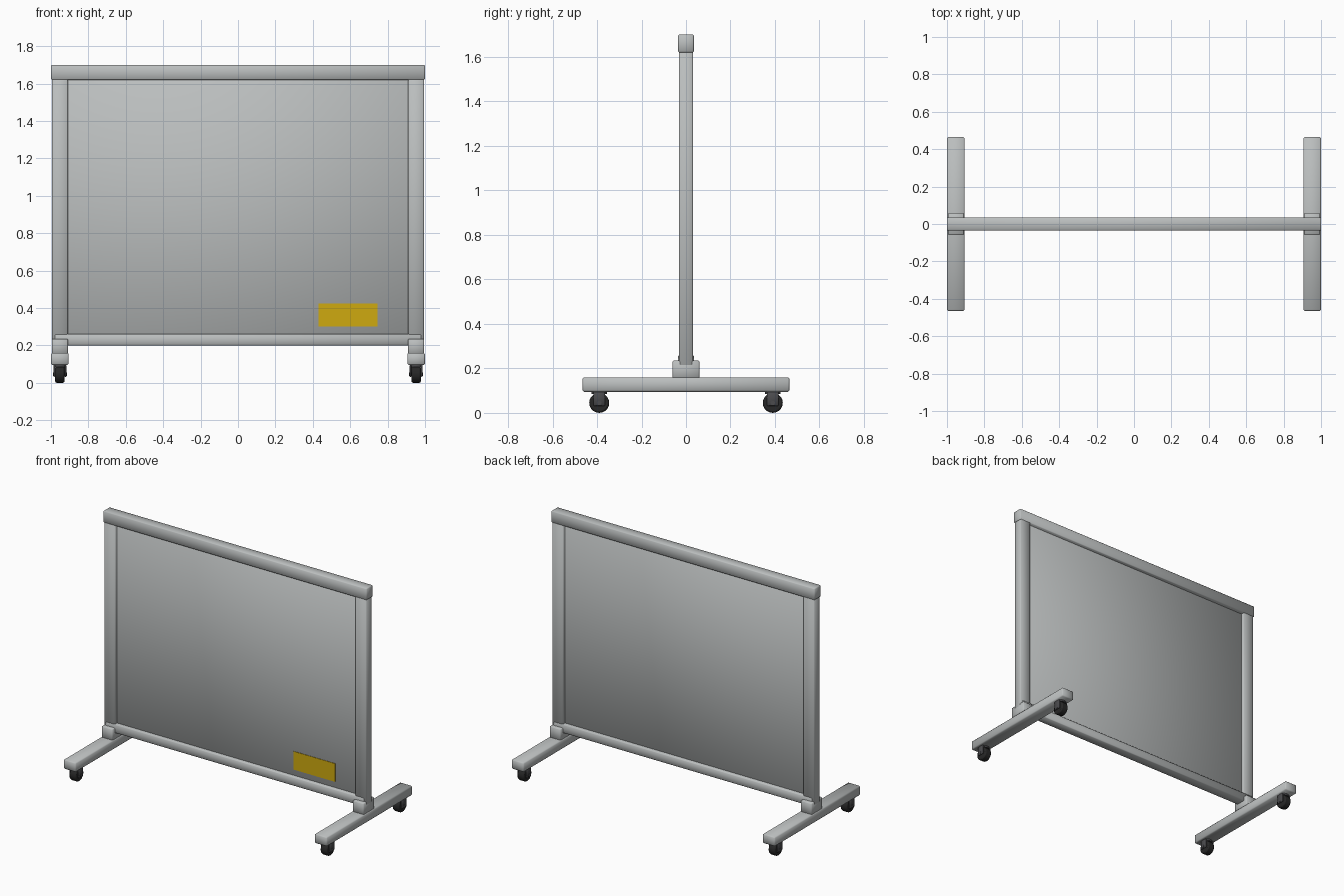
import bpy
import math
from mathutils import Vector

cube = bpy.data.objects.get("Cube")
if cube:
    bpy.data.objects.remove(cube, do_unlink=True)


def material(name, colour, roughness=0.5):
    m = bpy.data.materials.new(name)
    m.use_nodes = True
    m.diffuse_color = (*colour, 1)
    bsdf = m.node_tree.nodes["Principled BSDF"]
    bsdf.inputs["Base Color"].default_value = (*colour, 1)
    bsdf.inputs["Roughness"].default_value = roughness
    return m


SILVER = material("silver metal", (0.50, 0.52, 0.52))
RUBBER = material("black rubber", (0.02, 0.02, 0.02))
DARK = material("dark grey metal", (0.07, 0.07, 0.075))
YELLOW = material("yellow label", (0.62, 0.40, 0.005))


def finish(obj, name, mat, bevel, segments=1):
    obj.name = name
    obj.data.materials.append(mat)
    if bevel:
        mod = obj.modifiers.new("soft edges", "BEVEL")
        mod.width = bevel
        mod.segments = segments
        mod.limit_method = "ANGLE"
    return obj


def box(name, low, high, mat, bevel=0.005, smooth=True):
    """Box between two opposite corners, with softened edges."""
    low, high = Vector(low), Vector(high)
    bpy.ops.mesh.primitive_cube_add(size=1, location=(low + high) / 2)
    obj = bpy.context.object
    obj.scale = high - low
    bpy.ops.object.transform_apply(location=False, rotation=False, scale=True)
    if smooth:
        bpy.ops.object.shade_smooth()
    return finish(obj, name, mat, bevel)


def cylinder(name, centre, radius, depth, axis, mat, sides=20, bevel=0):
    bpy.ops.mesh.primitive_cylinder_add(vertices=sides, radius=radius, depth=depth, location=centre)
    obj = bpy.context.object
    if axis == "x":
        obj.rotation_euler.y = math.pi / 2
        bpy.ops.object.transform_apply(location=False, rotation=True, scale=False)
    finish(obj, name, mat, bevel, 2)
    bpy.ops.object.shade_smooth_by_angle(angle=math.radians(40))
    return obj


# Screen panel with its frame rails and the label
box("panel", (-0.93, -0.01, 0.23), (0.93, 0.01, 1.64), SILVER, 0.002)
box("top_rail", (-1, -0.035, 1.62), (1, 0.035, 1.70), SILVER)
box("bottom_rail", (-0.98, -0.035, 0.20), (0.98, 0.035, 0.26), SILVER)
box("label", (0.43, -0.013, 0.30), (0.745, -0.0095, 0.425), YELLOW, 0, False)


def caster(side, x, y, end):
    """Swivel caster: wheel between two fork plates below a foot."""
    tag = f"{side}_{end}"
    cylinder(f"{tag}_wheel", (x, y, 0.045), 0.045, 0.05, "x", RUBBER, bevel=0.008)
    cylinder(f"{tag}_axle", (x, y, 0.045), 0.010, 0.074, "x", DARK, 10)
    cylinder(f"{tag}_swivel", (x, y, 0.091), 0.034, 0.014, "z", DARK)
    for name, offset in (("inner", -0.03), ("outer", 0.03)):
        box(f"{tag}_{name}_fork", (x + offset - 0.005, y - 0.026, 0.032),
            (x + offset + 0.005, y + 0.026, 0.095), DARK, 0.003)


# Posts, sockets, feet and casters on both sides
for side, sign in (("left", 1), ("right", -1)):
    x = sign * 0.9525
    box(f"{side}_post", (x - 0.0425, -0.032, 0.21), (x + 0.0425, 0.032, 1.63), SILVER)
    box(f"{side}_socket", (x - 0.0425, -0.06, 0.155), (x + 0.0425, 0.06, 0.235), SILVER)
    box(f"{side}_foot", (x - 0.0475, -0.465, 0.095), (x + 0.0475, 0.465, 0.16), SILVER, 0.007)
    for end, y in (("front", -0.39), ("back", 0.39)):
        caster(side, x, y, end)
